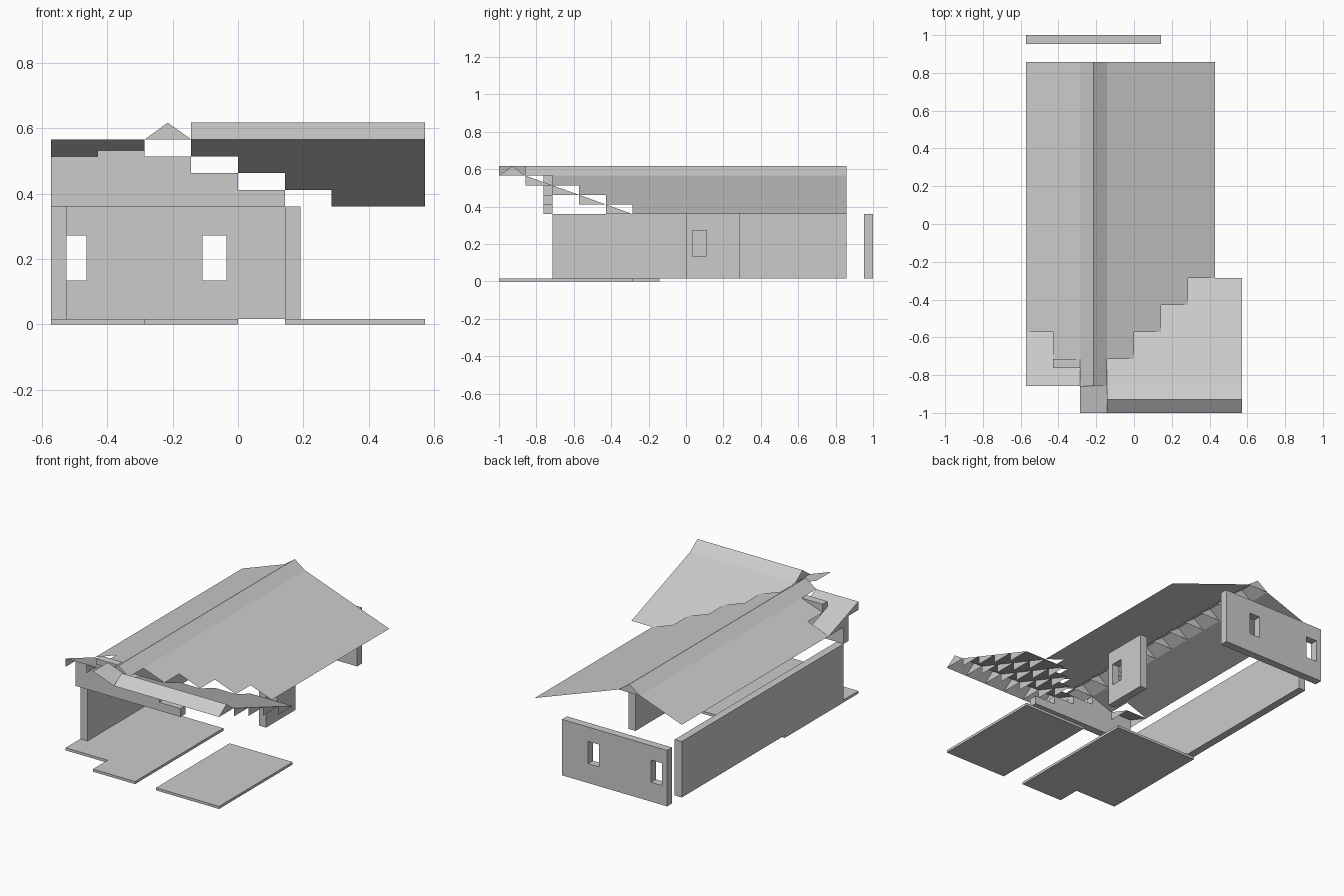
import bpy

if "Cube" in bpy.data.objects:
    bpy.data.objects.remove(bpy.data.objects["Cube"])

U = 1 / 7            # plan grid module
EAVE, STEP = 0.36, 0.0513
TOP = EAVE + 4 * STEP      # foot of the ridge caps
RIDGE = TOP + STEP
T = 0.048            # wall thickness
FLOOR = 0.016


def mesh_object(name, polys):
    """Object from a list of polygons (lists of points)."""
    verts, faces = [], []
    for p in polys:
        faces.append(list(range(len(verts), len(verts) + len(p))))
        verts += p
    me = bpy.data.meshes.new(name)
    me.from_pydata(verts, [], faces)
    me.update()
    ob = bpy.data.objects.new(name, me)
    bpy.context.collection.objects.link(ob)
    return ob


def box(x0, x1, y0, y1, z0, z1):
    a = [(x0, y0), (x1, y0), (x1, y1), (x0, y1)]
    polys = [[(x, y, z0) for x, y in reversed(a)], [(x, y, z1) for x, y in a]]
    for i in range(4):
        (px, py), (qx, qy) = a[i], a[(i + 1) % 4]
        polys.append([(px, py, z0), (qx, qy, z0), (qx, qy, z1), (px, py, z1)])
    return polys


def window_wall(name, length, centres):
    """Wall along local x, thickness along local y, with real openings."""
    hw, z0, z1 = 0.037, 0.135, 0.272
    polys, x = [], 0
    for c in centres:
        polys += box(x, c - hw, 0, T, FLOOR, EAVE)
        polys += box(c - hw, c + hw, 0, T, FLOOR, z0)
        polys += box(c - hw, c + hw, 0, T, z1, EAVE)
        x = c + hw
    polys += box(x, length, 0, T, FLOOR, EAVE)
    return mesh_object(name, polys)


# Floor slabs
mesh_object("left_floor", box(-2*U, 0, -1, -U, 0, FLOOR)
            + box(-4*U, -2*U, -6*U, -U, 0, FLOOR))
mesh_object("right_floor", box(U, 4*U, -1, -2*U, 0, FLOOR))

# Walls
mesh_object("left_wall", box(-4*U, -4*U + T, -5*U, 6*U, FLOOR, EAVE))
back = window_wall("back_wall", 5*U, [U/2, 4.5*U - U])
back.location = (-4*U, 1 - T, 0)
right = window_wall("right_wall", 2*U, [U/2])
right.rotation_euler.z = 1.5707963
right.location = (U + T, 0, 0)

# Stepped gable wall above the front
gable = []
for i, n in enumerate([3, 4, 3, 2, 1]):
    gable += box((i - 4)*U, (i - 3)*U, -5*U - T, -5*U, EAVE, EAVE + n*STEP)
mesh_object("front_gable_wall", gable)

# Main roof slopes: strips ending in a staggered valley
right_slope, left_slope = [], []
for k in range(4):
    y0, y1 = (k - 5)*U, 6*U
    za, zb = TOP - k*STEP, TOP - (k + 1)*STEP
    xa, xb = (k - 1)*U, k*U
    right_slope.append([(xa, y0, za), (xb, y0, zb), (xb, y1, zb), (xa, y1, za)])
    if k < 2:
        xa, xb = (-2 - k)*U, (-3 - k)*U
        left_slope.append([(xb, y0, zb), (xa, y0, za), (xa, y1, za), (xb, y1, zb)])
mesh_object("main_roof_right_slope", right_slope)
mesh_object("main_roof_left_slope", left_slope)


def ridge_cap(name, start, count, centre, along_y):
    """Small tent along a ridge with a triangular rib at every module."""
    def pt(a, c, z):
        return (c, a, z) if along_y else (a, c, z)
    a0, a1 = start*U, (start + count)*U
    lo, mid, hi = (centre - 0.5)*U, centre*U, (centre + 0.5)*U
    polys = [[pt(a0, lo, TOP), pt(a0, mid, RIDGE), pt(a1, mid, RIDGE), pt(a1, lo, TOP)],
             [pt(a0, mid, RIDGE), pt(a0, hi, TOP), pt(a1, hi, TOP), pt(a1, mid, RIDGE)]]
    if not along_y:
        polys = [p[::-1] for p in polys]
    for i in range(count + 1):
        a = (start + i)*U
        polys.append([pt(a, lo, TOP), pt(a, hi, TOP), pt(a, mid, RIDGE)])
    mesh_object(name, polys)


ridge_cap("main_ridge_cap", -6, 12, -1.5, True)
ridge_cap("wing_ridge_cap", -1, 5, -6.5, False)

# Tilted corner tile where the two ridges meet
mesh_object("corner_ridge_tile", [[(-2*U, -1, RIDGE), (-U, -1, TOP),
                                   (-U, -6*U, TOP), (-2*U, -6*U, RIDGE)]])


def wing_slope(name, columns):
    """Back-falling tiles: (column, rows), with wedge sides under each tile."""
    polys, ribs = [], set()
    for col, rows in columns:
        x0, x1 = col*U, (col + 1)*U
        ya, yb = -6*U, (rows - 6)*U
        zb = TOP - rows*STEP
        polys.append([(x0, ya, TOP), (x1, ya, TOP), (x1, yb, zb), (x0, yb, zb)])
        ribs |= {(c, r) for c in (col, col + 1) for r in range(rows)}
    for c, r in sorted(ribs):
        y, za, zb = (r - 6)*U, TOP - r*STEP, TOP - (r + 1)*STEP
        polys.append([(c*U, y, za), (c*U, y, zb), (c*U, y + U, zb)])
    mesh_object(name, polys)


wing_slope("right_wing_roof", [(-1, 1), (0, 2), (1, 3), (2, 4), (3, 4)])
wing_slope("left_wing_roof", [(-4, 2), (-3, 1)])
